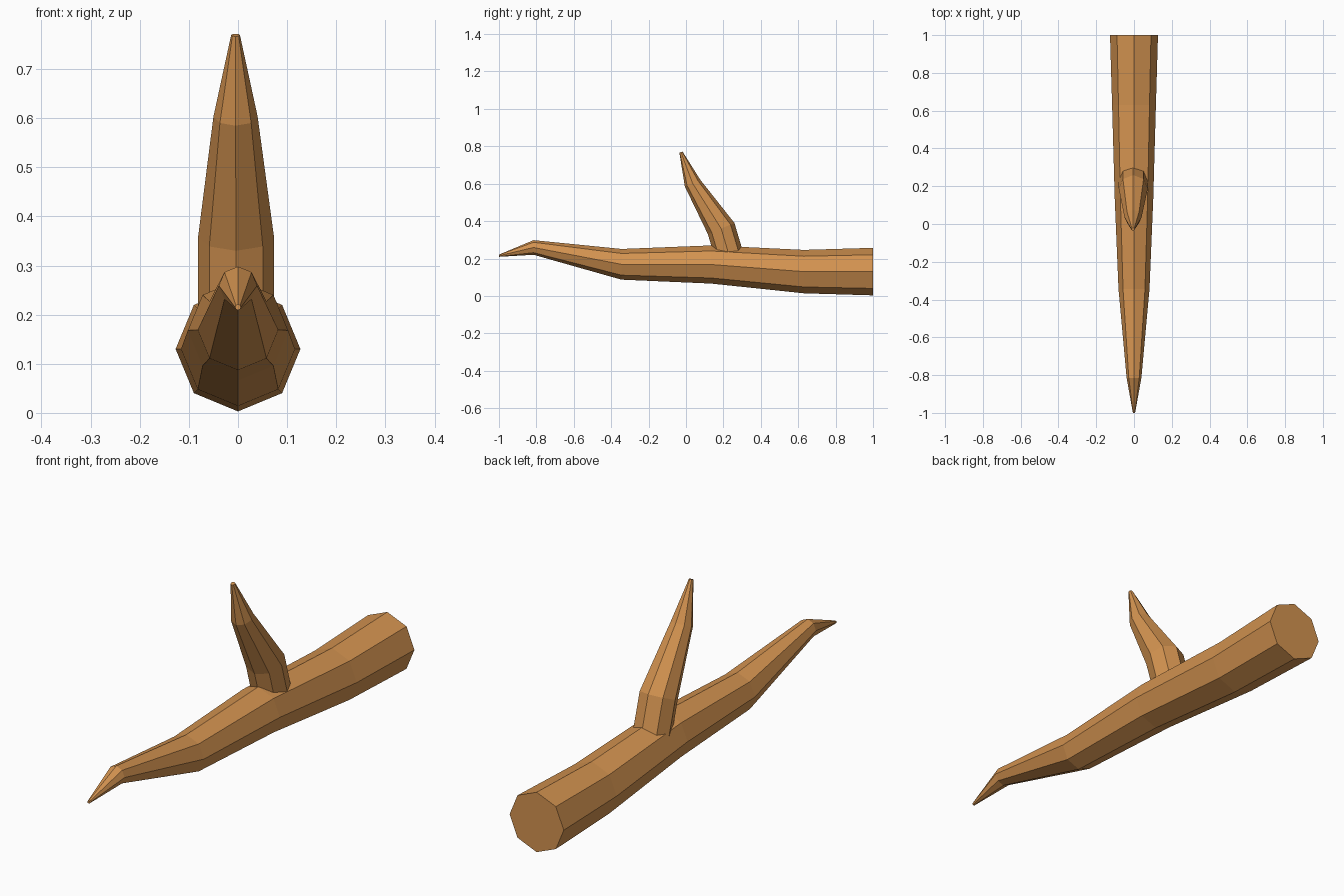
import bpy, bmesh, math
from mathutils import Vector

if "Cube" in bpy.data.objects:
    bpy.data.objects.remove(bpy.data.objects["Cube"])

wood = bpy.data.materials.new("wood")
wood.diffuse_color = (0.65, 0.29, 0.08, 1)
wood.use_nodes = True
wood.node_tree.nodes["Principled BSDF"].inputs["Base Color"].default_value = wood.diffuse_color
SIDES = 8


def limb(name, rings):
    """Loft octagonal rings: (x, y, z, radius, tilt), tilt turns the ring about x."""
    bm = bmesh.new()
    loops = []
    for x, y, z, r, tilt in rings:
        up = Vector((0, math.cos(tilt), math.sin(tilt)))
        side = Vector((1, 0, 0))
        angles = [math.tau * i / SIDES for i in range(SIDES)]
        loops.append([bm.verts.new(Vector((x, y, z)) + r * (side * math.cos(a) + up * math.sin(a)))
                      for a in angles])
    for a, b in zip(loops, loops[1:]):
        for i in range(SIDES):
            j = (i + 1) % SIDES
            bm.faces.new((a[i], a[j], b[j], b[i]))
    bm.faces.new(loops[0])
    bm.faces.new(loops[-1])
    bmesh.ops.recalc_face_normals(bm, faces=bm.faces)
    mesh = bpy.data.meshes.new(name)
    bm.to_mesh(mesh)
    bm.free()
    mesh.materials.append(wood)
    obj = bpy.data.objects.new(name, mesh)
    bpy.context.collection.objects.link(obj)
    return obj


# Main log: upright rings along y, from thick cut end to pointed tip
UP = math.pi / 2
limb("log", [
    (0, 1.00, 0.130, 0.127, UP),
    (0, 0.63, 0.130, 0.116, UP),
    (0, 0.135, 0.168, 0.102, UP),
    (0, -0.345, 0.169, 0.082, UP),
    (0, -0.815, 0.259, 0.039, UP),
    (0, -1.00, 0.215, 0.006, UP),
])

# Side branch: rings tilted along its bend, base buried in the log
limb("branch", [
    (-0.004, 0.234, 0.205, 0.077, math.radians(12)),
    (-0.004, 0.188, 0.360, 0.077, math.radians(23)),
    (-0.005, 0.035, 0.603, 0.045, math.radians(24)),
    (-0.005, -0.027, 0.769, 0.009, math.radians(18)),
])
